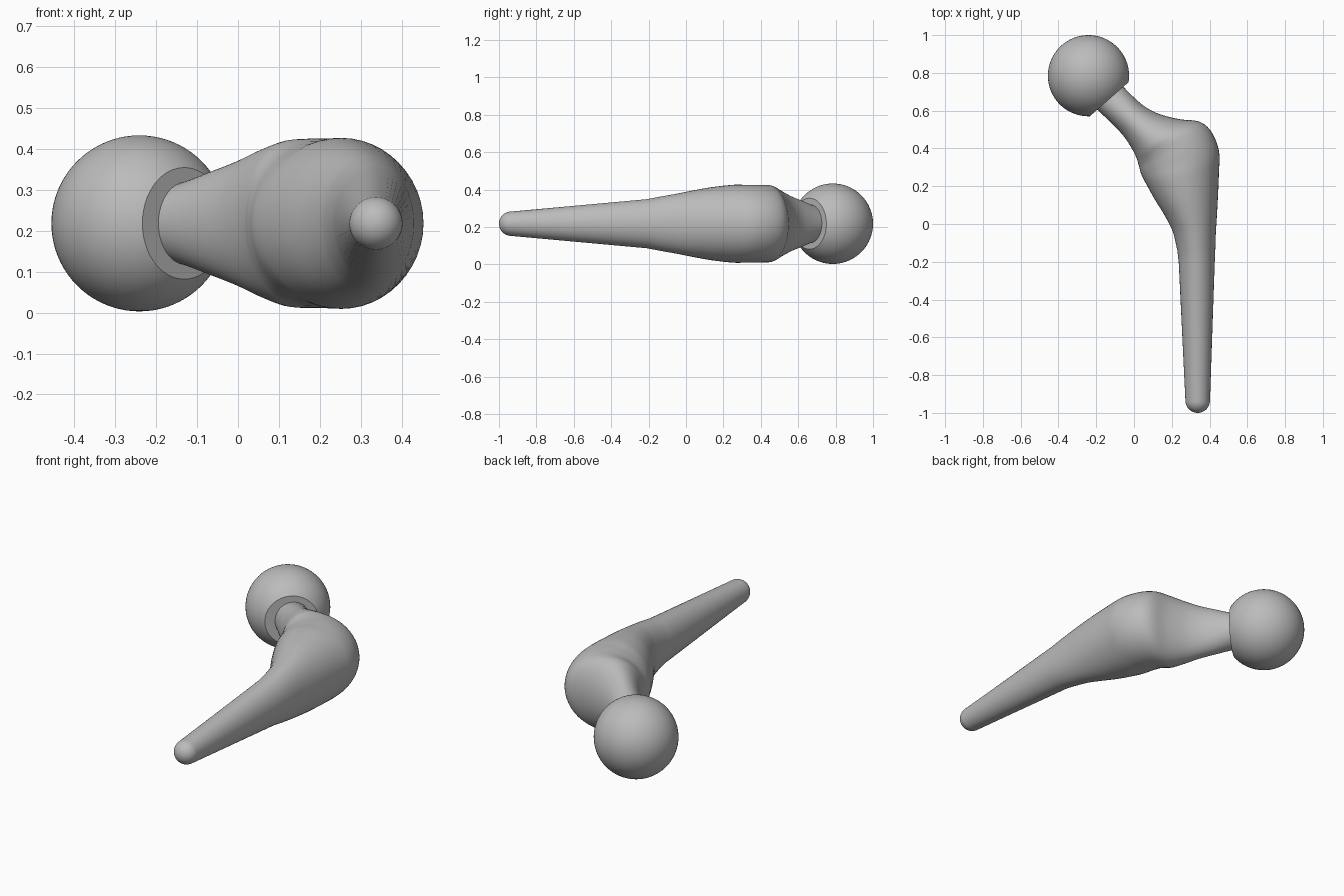
import bpy, bmesh, math
from mathutils import Vector

default_cube = bpy.data.objects.get("Cube")
if default_cube:
    bpy.data.objects.remove(default_cube, do_unlink=True)

MID_Z = 0.218
SIDES = 48

# Single metal colour
metal = bpy.data.materials.new("brushed grey metal")
metal.use_nodes = True
grey = (0.5, 0.5, 0.5, 1.0)
metal.diffuse_color = grey
metal.node_tree.nodes["Principled BSDF"].inputs["Base Color"].default_value = grey


def finish(bm, name, sharp_degrees):
    """Turn the bmesh into a smooth object with sharp edges kept."""
    bmesh.ops.recalc_face_normals(bm, faces=bm.faces)
    mesh = bpy.data.meshes.new(name)
    bm.to_mesh(mesh)
    bm.free()
    mesh.materials.append(metal)
    mesh.shade_smooth()
    mesh.set_sharp_from_angle(angle=math.radians(sharp_degrees))
    obj = bpy.data.objects.new(name, mesh)
    bpy.context.collection.objects.link(obj)
    return obj


def catmull(p, q, r, s, t):
    """Smooth blend between q and r."""
    return 0.5 * (2 * q + (r - p) * t + (2 * p - 5 * q + 4 * r - s) * t * t
                  + (3 * q - p - 3 * r + s) * t ** 3)


def section_ring(bm, section):
    """Elliptical ring spanning inner to outer edge, with a half height."""
    inner_x, inner_y, outer_x, outer_y, half = section
    inner = Vector((inner_x, inner_y, MID_Z))
    outer = Vector((outer_x, outer_y, MID_Z))
    centre, reach = (inner + outer) / 2, (outer - inner) / 2
    ring = []
    for i in range(SIDES):
        a = math.tau * i / SIDES
        ring.append(bm.verts.new(centre + reach * math.cos(a)
                                 + Vector((0, 0, half * math.sin(a)))))
    return ring


# Stem sections from the neck to the tip: inner x, y, outer x, y, half height
stations = [Vector(s) for s in (
    (-.24, .65, -.10, .77, .10),
    (-.20, .61, -.06, .73, .10),
    (-.12, .535, 0, .67, .127),
    (-.055, .465, .06, .62, .152),
    (-.01, .397, .135, .582, .18),
    (.015, .345, .24, .555, .203),
    (.022, .32, .335, .545, .207),
    (.028, .30, .39, .513, .207),
    (.033, .28, .43, .45, .208),
    (.04, .26, .452, .37, .208),
    (.06, .22, .45, .28, .208),
    (.11, .13, .444, .14, .195),
    (.167, .037, .438, .03, .177),
    (.21, -.053, .433, -.05, .16),
    (.23, -.143, .43, -.14, .144),
    (.237, -.21, .427, -.21, .131),
    (.272, -.935, .402, -.935, .065),
)]

# Smooth the curved part; leave the shaft straight
sections = []
for i, here in enumerate(stations):
    sections.append(here)
    if 0 < i < len(stations) - 4:
        for t in (0.25, 0.5, 0.75):
            sections.append(catmull(stations[i - 1], here, stations[i + 1],
                                    stations[i + 2], t))

# Rounded tip continues the last section
tip_radius = stations[-1][4]
tip_x = (stations[-1][0] + stations[-1][2]) / 2
tip_y = stations[-1][1]
for step in range(1, 10):
    a = math.pi / 2 * step / 10
    r, y = tip_radius * math.cos(a), tip_y - tip_radius * math.sin(a)
    sections.append(Vector((tip_x - r, y, tip_x + r, y, r)))

# Stem: loft through all the sections
bm = bmesh.new()
rings = [section_ring(bm, s) for s in sections]
for a, b in zip(rings, rings[1:]):
    for i in range(SIDES):
        j = (i + 1) % SIDES
        bm.faces.new((a[i], a[j], b[j], b[i]))
bm.faces.new(rings[0])
end = bm.verts.new((tip_x, tip_y - tip_radius, MID_Z))
for i in range(SIDES):
    bm.faces.new((rings[-1][i], rings[-1][(i + 1) % SIDES], end))
finish(bm, "stem", 50)

# Ball head: sphere sliced flat where the neck enters
head_centre = Vector((-.241, .785, MID_Z))
neck_direction = Vector((.66, -.75, 0)).normalized()
bm = bmesh.new()
bmesh.ops.create_uvsphere(bm, u_segments=64, v_segments=40, radius=.215)
bmesh.ops.translate(bm, verts=bm.verts, vec=head_centre)
cut = bmesh.ops.bisect_plane(
    bm, geom=bm.verts[:] + bm.edges[:] + bm.faces[:],
    plane_co=head_centre + neck_direction * .166,
    plane_no=neck_direction, clear_outer=True)
rim = [e for e in cut["geom_cut"] if isinstance(e, bmesh.types.BMEdge)]
bmesh.ops.contextual_create(bm, geom=rim)
finish(bm, "ball_head", 30)
